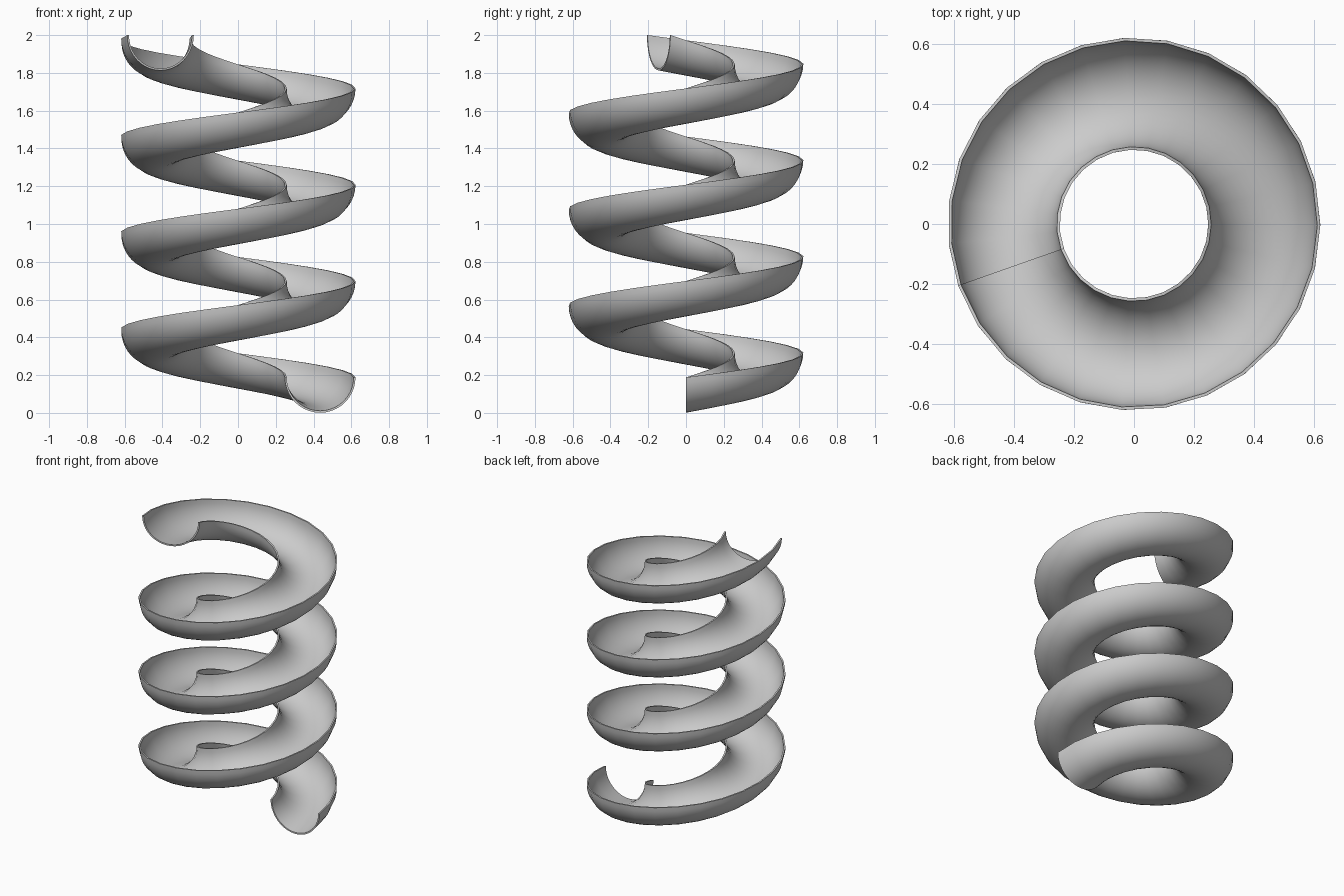
import bpy, bmesh
from math import sin, cos, pi, radians

if "Cube" in bpy.data.objects:
    bpy.data.objects.remove(bpy.data.objects["Cube"])

CENTRE = 0.435          # radius of the helix path
OUTER, INNER = 0.187, 0.177   # half-pipe outer and inner radius
STEPS, SWEEP = 96, radians(1279.4)
Z0, Z1 = 0.188, 2.0     # rim height at the start and the end
ARC = 20

# Closed half-pipe section: outer arc, then inner arc back
arc = [pi + pi * i / ARC for i in range(ARC + 1)]
section = [(CENTRE + OUTER * cos(a), OUTER * sin(a)) for a in arc]
section += [(CENTRE + INNER * cos(a), INNER * sin(a)) for a in reversed(arc)]
n = len(section)

# Sweep the section up the helix
bm = bmesh.new()
rings = []
for s in range(STEPS + 1):
    t = s / STEPS
    a, z = SWEEP * t, Z0 + (Z1 - Z0) * t
    rings.append([bm.verts.new((r * cos(a), r * sin(a), z + h)) for r, h in section])
for lo, hi in zip(rings, rings[1:]):
    for i in range(n):
        j = (i + 1) % n
        bm.faces.new((lo[i], lo[j], hi[j], hi[i]))

# Close the thin wall at both ends
for ring in (rings[0], rings[-1]):
    for i in range(ARC):
        bm.faces.new((ring[i], ring[i + 1], ring[n - 2 - i], ring[n - 1 - i]))
bmesh.ops.recalc_face_normals(bm, faces=bm.faces)

mesh = bpy.data.meshes.new("spiral_slide")
bm.to_mesh(mesh)
bm.free()
slide = bpy.data.objects.new("spiral_slide", mesh)
bpy.context.collection.objects.link(slide)
bpy.context.view_layer.objects.active = slide
slide.select_set(True)
bpy.ops.object.shade_smooth_by_angle(angle=radians(35))
